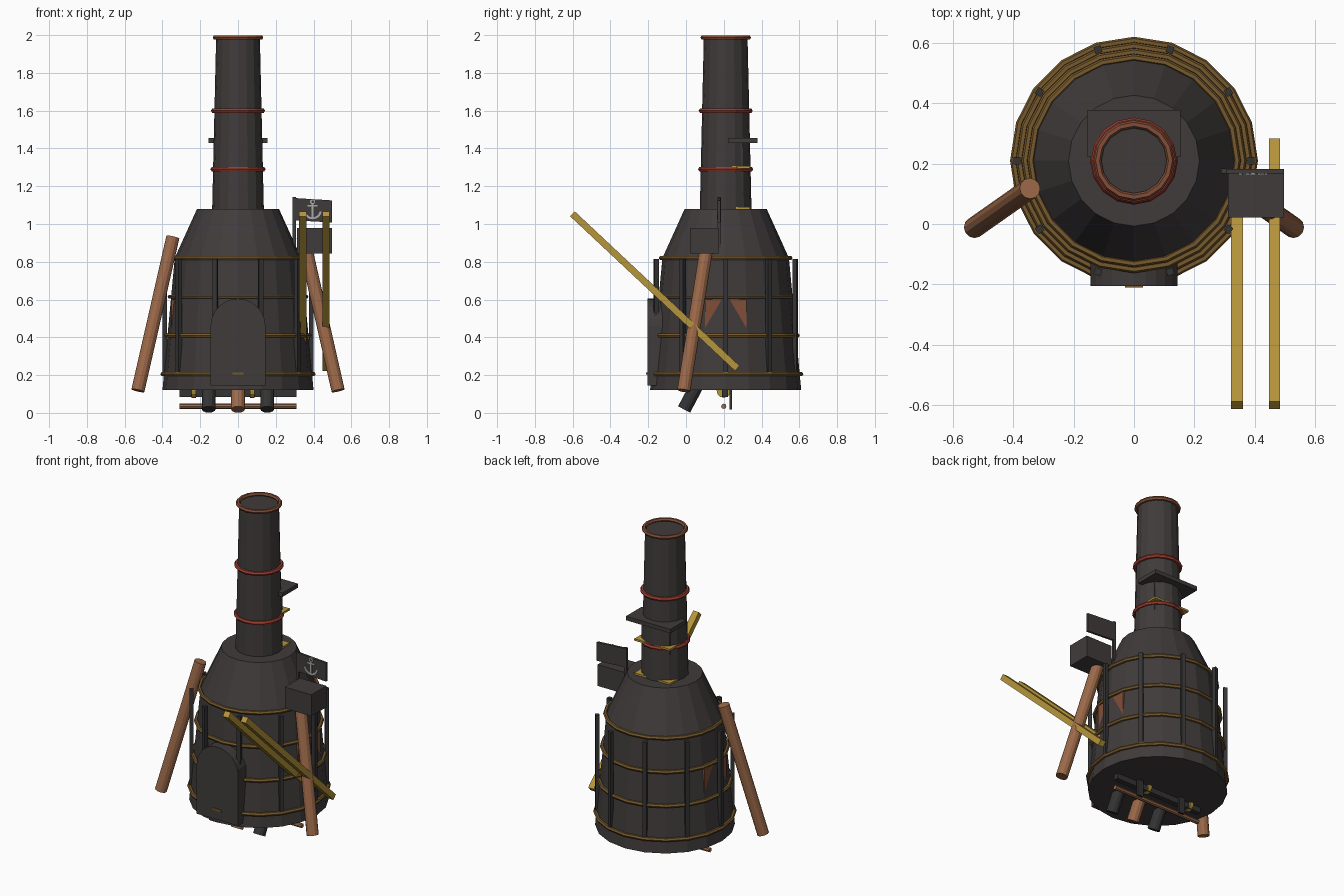
import bpy, bmesh, math
from mathutils import Vector, Matrix

if "Cube" in bpy.data.objects:
    bpy.data.objects.remove(bpy.data.objects["Cube"])

CY = 0.21  # axis of the furnace in y


def mat(name, r, g, b):
    m = bpy.data.materials.new(name)
    m.diffuse_color = (r, g, b, 1)
    m.use_nodes = True
    m.node_tree.nodes["Principled BSDF"].inputs["Base Color"].default_value = m.diffuse_color
    return m


IRON = mat("dark iron", 0.052, 0.044, 0.044)
BAR = mat("black iron", 0.036, 0.034, 0.035)
COPPER = mat("copper", 0.33, 0.14, 0.066)
GOLD = mat("yellow brass", 0.47, 0.30, 0.043)
BRONZE = mat("dark bronze", 0.18, 0.10, 0.025)
RED = mat("red paint", 0.33, 0.045, 0.028)
RUST = mat("rust brown", 0.22, 0.075, 0.038)
GREY = mat("light grey", 0.40, 0.40, 0.40)


def finish(name, bm, material):
    bmesh.ops.recalc_face_normals(bm, faces=bm.faces)
    me = bpy.data.meshes.new(name)
    bm.to_mesh(me)
    bm.free()
    me.materials.append(material)
    ob = bpy.data.objects.new(name, me)
    bpy.context.collection.objects.link(ob)
    return ob


def lathe(name, profile, sides, material, closed=False):
    """Spin (radius, z) points round the furnace axis, capping open ends."""
    bm = bmesh.new()
    rings = []
    for r, z in profile:
        rings.append([bm.verts.new((r * math.cos(2 * math.pi * i / sides),
                                    CY + r * math.sin(2 * math.pi * i / sides), z))
                      for i in range(sides)])
    pairs = list(zip(rings, rings[1:]))
    if closed:
        pairs.append((rings[-1], rings[0]))
    else:
        bm.faces.new(rings[0])
        bm.faces.new(rings[-1])
    for a, b in pairs:
        for i in range(sides):
            j = (i + 1) % sides
            bm.faces.new((a[i], a[j], b[j], b[i]))
    return finish(name, bm, material)


def hoop(name, radius, z, thick, sides, material):
    pts = [(radius + thick * math.cos(math.pi * k / 3), z + thick * math.sin(math.pi * k / 3))
           for k in range(6)]
    return lathe(name, pts, sides, material, closed=True)


def box(name, x, y, z, material):
    """Box from (min, max) pairs."""
    bm = bmesh.new()
    bmesh.ops.create_cube(bm, size=1)
    for v in bm.verts:
        v.co = [s[0] + (c + 0.5) * (s[1] - s[0]) for c, s in zip(v.co, (x, y, z))]
    return finish(name, bm, material)


def rod(name, a, b, radius, sides, material):
    a, b = Vector(a), Vector(b)
    bm = bmesh.new()
    turn = Vector((0, 0, 1)).rotation_difference(b - a).to_matrix().to_4x4()
    bmesh.ops.create_cone(bm, cap_ends=True, segments=sides, radius1=radius, radius2=radius,
                          depth=(b - a).length, matrix=Matrix.Translation((a + b) / 2) @ turn)
    return finish(name, bm, material)


def plate(name, outline, y0, y1, material):
    """Extrude an (x, z) outline from y0 to y1."""
    bm = bmesh.new()
    f = bm.faces.new([bm.verts.new((x, y0, z)) for x, z in outline])
    new = bmesh.ops.extrude_face_region(bm, geom=[f])["geom"]
    bmesh.ops.translate(bm, vec=(0, y1 - y0, 0),
                        verts=[g for g in new if isinstance(g, bmesh.types.BMVert)])
    return finish(name, bm, material)


# Furnace body and chimney
lathe("furnace_body", [(0.40, 0.12), (0.335, 0.82), (0.217, 1.08)], 20, IRON)
lathe("chimney", [(0.137, 1.07), (0.116, 1.98)], 16, IRON)
hoop("chimney_rim", 0.121, 1.987, 0.013, 16, RUST)
for i, z in enumerate((1.29, 1.60)):
    hoop(f"chimney_ring_{i}", 0.133 - 0.003 * i, z, 0.013, 16, RED)

# Hoops and upright bars round the body
for i, z in enumerate((0.205, 0.41, 0.615, 0.82)):
    hoop(f"body_hoop_{i}", 0.40 - 0.0929 * (z - 0.12) + 0.007, z, 0.012, 20, BRONZE)
for i in range(10):
    ob = box(f"upright_bar_{i}", (0.376, 0.399), (-0.012, 0.012), (0.20, 0.815), BAR)
    ob.data.transform(Matrix.Translation((0, CY, 0)) @ Matrix.Rotation(math.radians(36 * i), 4, 'Z'))

# Rust patch block showing through both sides of the body
box("side_patch", (-0.352, 0.352), (0.10, 0.32), (0.36, 0.60), RUST)

# Arched door with handle
arch = [(0.145 * math.cos(math.pi * k / 12), 0.46 + 0.145 * math.sin(math.pi * k / 12))
        for k in range(13)]
plate("door", arch + [(-0.145, 0.145), (0.145, 0.145)], -0.205, -0.12, IRON)
box("door_handle", (-0.03, 0.03), (-0.211, -0.203), (0.202, 0.214), BRONZE)

# Leaning copper poles
for s, side in ((-1, "left"), (1, "right")):
    rod(f"{side}_pole", (s * 0.53, -0.012, 0.118), (s * 0.345, 0.118, 0.93), 0.035, 12, COPPER)

# Sloping handle beams
for i, (x0, x1) in enumerate(((0.322, 0.362), (0.447, 0.485))):
    ob = box(f"handle_beam_{i}", (x0, x1), (-0.598, 0.598), (-0.018, 0.018), GOLD)
    ang = math.atan2(-0.825, 0.88)
    ob.data.transform(Matrix.Translation((0, -0.165, 0.645)) @ Matrix.Rotation(ang, 4, 'X'))

# Side box, post and sign with anchor ornament
box("side_box", (0.312, 0.497), (0.022, 0.172), (0.845, 0.98), IRON)
box("sign_post", (0.288, 0.306), (0.168, 0.184), (0.83, 1.142), IRON)
plate("sign", [(0.292, 1.02), (0.497, 1.008), (0.497, 1.125), (0.292, 1.138)], 0.168, 0.182, IRON)
AX, AZ = 0.395, 1.03
box("anchor_shaft", (AX - 0.005, AX + 0.005), (0.163, 0.169), (AZ, AZ + 0.08), GREY)
box("anchor_stock", (AX - 0.026, AX + 0.026), (0.163, 0.169), (AZ + 0.062, AZ + 0.071), GREY)


def arc(r0, r1, start, end, cz, n):
    ang = [math.radians(start + (end - start) * k / n) for k in range(n + 1)]
    return ([(AX + r0 * math.cos(t), cz + r0 * math.sin(t)) for t in ang] +
            [(AX + r1 * math.cos(t), cz + r1 * math.sin(t)) for t in reversed(ang)])


plate("anchor_arms", arc(0.049, 0.038, 190, 350, AZ + 0.044, 10), 0.163, 0.169, GREY)
plate("anchor_eye", arc(0.014, 0.007, -85, 265, AZ + 0.088, 12), 0.163, 0.169, GREY)

# Ledges behind the chimney
box("chimney_ledge", (-0.155, 0.155), (0.222, 0.378), (1.43, 1.455), IRON)
box("chimney_backing", (-0.10, 0.10), (0.21, 0.30), (1.07, 1.43), IRON)
for i, z in enumerate((1.085, 1.30)):
    box(f"brass_ledge_{i}", (-0.125, 0.125), (0.21, 0.338), (z - 0.006, z + 0.006), GOLD)

# Underside: pipes, slab, rod, clips and thin legs
for i, (x, m) in enumerate(((-0.155, BAR), (0, COPPER), (0.155, BAR))):
    rod(f"under_pipe_{i}", (x, -0.01, 0.018), (x, 0.065, 0.16), 0.036, 12, m)
rod("under_rod", (-0.31, 0.2, 0.035), (0.31, 0.2, 0.035), 0.014, 8, COPPER)
box("under_slab", (-0.31, 0.31), (0.19, 0.222), (0.085, 0.125), BAR)
for i, x in enumerate((-0.235, 0.075)):
    rod(f"under_clip_{i}", (x - 0.012, 0.2, 0.118), (x + 0.012, 0.2, 0.118), 0.038, 12, GOLD)
for i, x in enumerate((-0.155, 0.155)):
    box(f"under_leg_{i}", (x - 0.02, x + 0.02), (0.23, 0.244), (0.018, 0.13), BAR)
